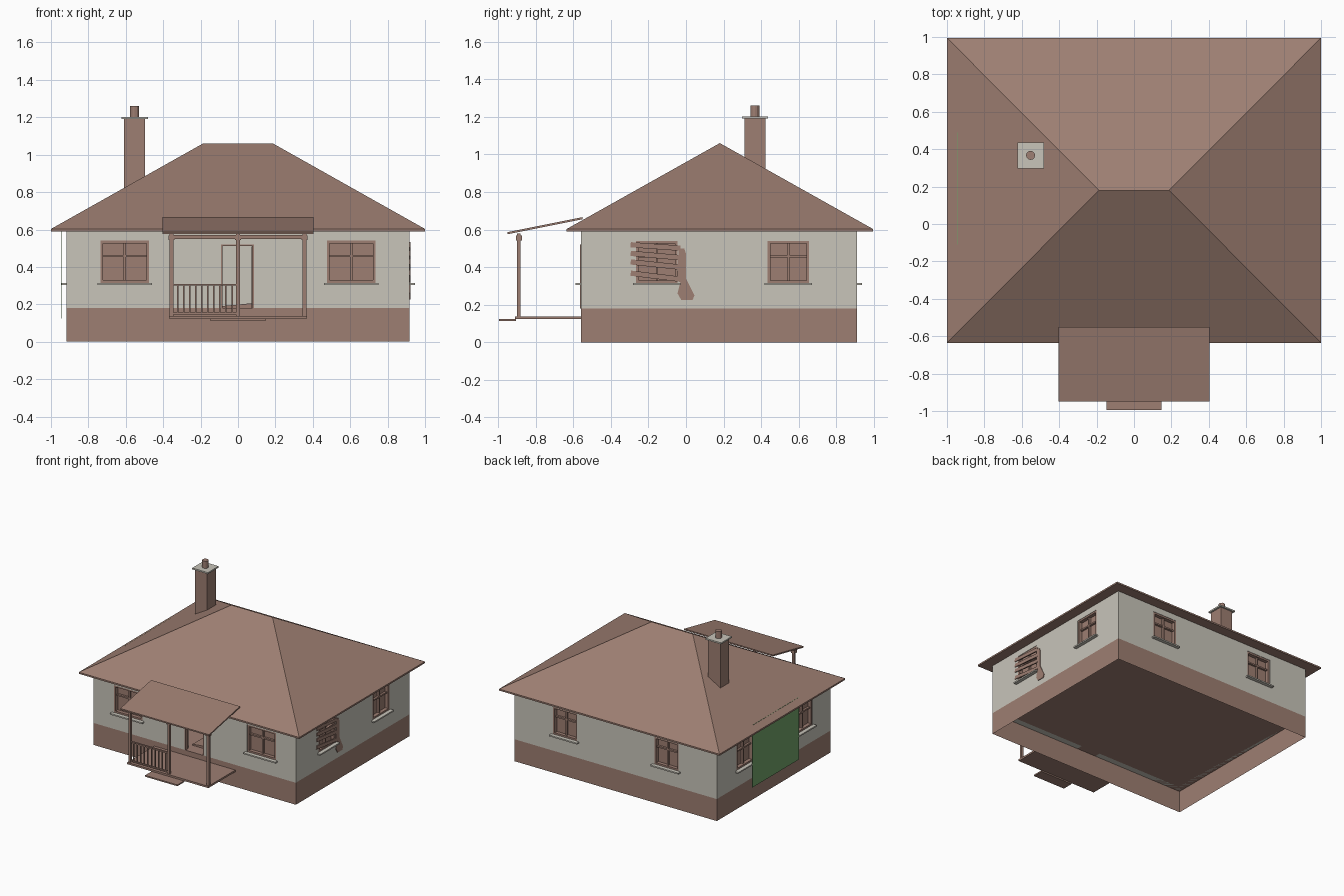
import bpy, bmesh
from math import radians
from mathutils import Matrix, Vector

cube = bpy.data.objects.get("Cube")
if cube:
    bpy.data.objects.remove(cube, do_unlink=True)


def material(name, rgb):
    m = bpy.data.materials.new(name)
    m.use_nodes = True
    m.diffuse_color = (*rgb, 1)
    m.node_tree.nodes["Principled BSDF"].inputs["Base Color"].default_value = (*rgb, 1)
    return m


BROWN = material("warm brown", (0.34, 0.21, 0.168))
PLASTER = material("pale plaster", (0.58, 0.555, 0.49))
GREEN = material("leaf green", (0.17, 0.37, 0.145))


def finish(name, bm, mat, matrix=None):
    bmesh.ops.recalc_face_normals(bm, faces=bm.faces)
    me = bpy.data.meshes.new(name)
    bm.to_mesh(me)
    bm.free()
    if matrix:
        me.transform(matrix)
    me.materials.append(mat)
    ob = bpy.data.objects.new(name, me)
    bpy.context.collection.objects.link(ob)
    return ob


def add_box(bm, lo, hi):
    lo, hi = Vector(lo), Vector(hi)
    mat = Matrix.Translation((lo + hi) / 2) @ Matrix.Diagonal((*(hi - lo), 1))
    return bmesh.ops.create_cube(bm, size=1, matrix=mat)["verts"]


def boxes(name, spans, mat, matrix=None):
    bm = bmesh.new()
    for lo, hi in spans:
        add_box(bm, lo, hi)
    return finish(name, bm, mat, matrix)


# House extents
X, FRONT, BACK = 0.917, -0.56, 0.91
BASE, EAVE = 0.18, 0.592
WIN_LOW, WIN_TOP = 0.315, 0.54

# Base: open underneath, its top is the floor
bm = bmesh.new()
add_box(bm, (-X, FRONT, 0), (X, BACK, BASE))
bmesh.ops.delete(bm, geom=[f for f in bm.faces if f.calc_center_median().z < 0.01], context="FACES")
finish("base", bm, BROWN)


# Window placements: name, matrix of the wall spot, width
def spot(x, y, angle):
    return Matrix.Translation((x, y, 0)) @ Matrix.Rotation(radians(angle), 4, "Z")


windows = [
    ("front_left_window", spot(0.605, FRONT, 0), 0.26),
    ("front_right_window", spot(-0.605, FRONT, 0), 0.26),
    ("back_left_window", spot(0.46, BACK, 180), 0.22),
    ("back_right_window", spot(-0.46, BACK, 180), 0.22),
    ("left_back_window", spot(X, 0.545, 90), 0.22),
    ("boarded_window", spot(X, -0.155, 90), 0.22),
    ("right_back_window", spot(-X, 0.545, -90), 0.22),
    ("right_front_window", spot(-X, -0.22, -90), 0.22),
]

# Walls with openings cut for the rooms, windows and door
walls = boxes("walls", [((-X, FRONT, BASE), (X, BACK, EAVE))], PLASTER)
T = 0.05
cutters = [boxes("room_cutter", [((T - X, FRONT + T, 0.1), (X - T, BACK - T, 0.58))], PLASTER),
           boxes("door_cutter", [((-0.09, FRONT - T, 0.1), (0.085, FRONT + 2 * T, 0.52))], PLASTER)]
for name, matrix, w in windows:
    cutters.append(boxes(name + "_cutter", [((-w / 2, -T, WIN_LOW), (w / 2, 2 * T, WIN_TOP))], PLASTER, matrix))
bpy.context.view_layer.objects.active = walls
for c in cutters:
    c.hide_render = True
    mod = walls.modifiers.new("cut", "BOOLEAN")
    mod.operation, mod.solver, mod.object = "DIFFERENCE", "EXACT", c
    bpy.ops.object.modifier_apply(modifier=mod.name)
    bpy.data.objects.remove(c, do_unlink=True)

# Windows: frame, bars, pane and sill
for name, matrix, w in windows:
    h, b = w / 2, 0.014
    spans = [((s * h - (b if s > 0 else 0), 0.003, WIN_LOW), (s * h + (b if s < 0 else 0), 0.04, WIN_TOP))
             for s in (-1, 1)]
    spans += [((-h, 0.003, z), (h, 0.04, z + b)) for z in (WIN_LOW, WIN_TOP - b)]
    spans += [((-0.006, 0.015, WIN_LOW), (0.006, 0.04, WIN_TOP)),
              ((-h, 0.015, 0.452), (h, 0.04, 0.464)),
              ((-h, 0.032, WIN_LOW), (h, 0.038, WIN_TOP))]
    boxes(name, spans, BROWN, matrix)
    boxes(name + "_sill", [((-h - 0.016, -0.028, 0.304), (h + 0.016, 0.01, 0.315))], PLASTER, matrix)

# Boards nailed over one window, and a ragged hanging plank
for i, z in enumerate((0.51, 0.462, 0.414, 0.352)):
    tilt = Matrix.Translation((X, -0.165, z)) @ Matrix.Rotation(radians(4 + i), 4, "X").inverted()
    boxes(f"board_{i + 1}", [((-0.004, -0.13, -0.014), (0.006, 0.135, 0.014))], BROWN, tilt)
plank = [(-0.04, 0.5), (-0.01, 0.5), (0, 0.47), (0, 0.34), (0.045, 0.25), (0.035, 0.225),
         (-0.025, 0.225), (-0.045, 0.26), (-0.03, 0.32), (-0.045, 0.35)]
bm = bmesh.new()
face = bm.faces.new([bm.verts.new((X - 0.002, y, z)) for y, z in plank])
side = bmesh.ops.extrude_face_region(bm, geom=[face])["geom"]
bmesh.ops.translate(bm, vec=(0.007, 0, 0), verts=[v for v in side if isinstance(v, bmesh.types.BMVert)])
finish("hanging_plank", bm, BROWN)

# Hip roof: flat eave slab whose top rises to a short ridge
bm = bmesh.new()
RF, RB = -0.635, 0.995
low, rim = [[bm.verts.new((x, y, z)) for x, y in ((-1, RF), (1, RF), (1, RB), (-1, RB))]
            for z in (0.59, 0.603)]
r1, r2 = [bm.verts.new((x, 0.18, 1.06)) for x in (-0.187, 0.187)]
bm.faces.new(low)
for i in range(4):
    j = (i + 1) % 4
    bm.faces.new((low[i], low[j], rim[j], rim[i]))
for f in ((rim[0], rim[1], r2, r1), (rim[1], rim[2], r2), (rim[2], rim[3], r1, r2), (rim[3], rim[0], r1)):
    bm.faces.new(f)
finish("hip_roof", bm, BROWN)

# Chimney with cap and flue pipe
CX, CY = -0.553, 0.367
boxes("chimney", [((CX - 0.056, CY - 0.056, 0.65), (CX + 0.056, CY + 0.056, 1.192))], BROWN)
boxes("chimney_cap", [((CX - 0.071, CY - 0.069, 1.19), (CX + 0.071, CY + 0.069, 1.202))], PLASTER)
bm = bmesh.new()
bmesh.ops.create_cone(bm, cap_ends=True, segments=12, radius1=0.024, radius2=0.024, depth=0.06,
                      matrix=Matrix.Translation((CX, CY, 1.23)))
finish("flue_pipe", bm, BROWN)

# Porch: deck, step, posts with capitals, beam and railing
boxes("porch_deck", [((-0.368, -0.91, 0.123), (0.368, FRONT, 0.138))], BROWN)
boxes("porch_step", [((-0.147, -0.995, 0.112), (0.147, -0.905, 0.123))], BROWN)
PY = -0.89
for name, x in (("right", -0.355), ("middle", 0), ("left", 0.355)):
    boxes(name + "_post", [((x - 0.01, PY - 0.01, 0.13), (x + 0.01, PY + 0.01, 0.58)),
                           ((x - 0.016, PY - 0.016, 0.543), (x + 0.016, PY + 0.016, 0.568))], BROWN)
boxes("porch_beam", [((-0.37, PY - 0.01, 0.55), (0.37, PY + 0.01, 0.572))], BROWN)
boxes("railing", [((-0.35, PY - 0.007, z), (0, PY + 0.007, z + 0.01)) for z in (0.145, 0.3)]
      + [((x - 0.004, PY - 0.004, 0.15), (x + 0.004, PY + 0.004, 0.305))
         for x in [-0.355 + 0.0323 * i for i in range(1, 11)]], BROWN)

# Sloping porch roof
bm = bmesh.new()
for v in add_box(bm, (-0.403, -0.95, 0), (0.403, -0.55, 0.011)):
    v.co.z += 0.575 + (v.co.y + 0.95) * 0.2
finish("porch_roof", bm, BROWN)

# Doorway: thin frame, open leaf and a low threshold mound
boxes("door_frame", [((-0.09, FRONT - 0.004, BASE), (-0.083, FRONT + 0.03, 0.52)),
                     ((0.078, FRONT - 0.004, BASE), (0.085, FRONT + 0.03, 0.52)),
                     ((-0.09, FRONT - 0.004, 0.513), (0.085, FRONT + 0.03, 0.52))], BROWN)
boxes("open_door", [((0.073, FRONT + 0.02, BASE), (0.084, FRONT + 0.18, 0.51))], BROWN)
bm = bmesh.new()
for v in add_box(bm, (-0.09, FRONT + 0.1, BASE), (0.085, FRONT + 0.25, 0.207)):
    if v.co.x < 0 and v.co.z > 0.2:
        v.co.z = 0.19
finish("threshold_mound", bm, BROWN)

# Tall green panel hung beside the right wall
boxes("green_panel", [((-0.947, -0.11, 0.123), (-0.944, 0.49, 0.634))], GREEN)
